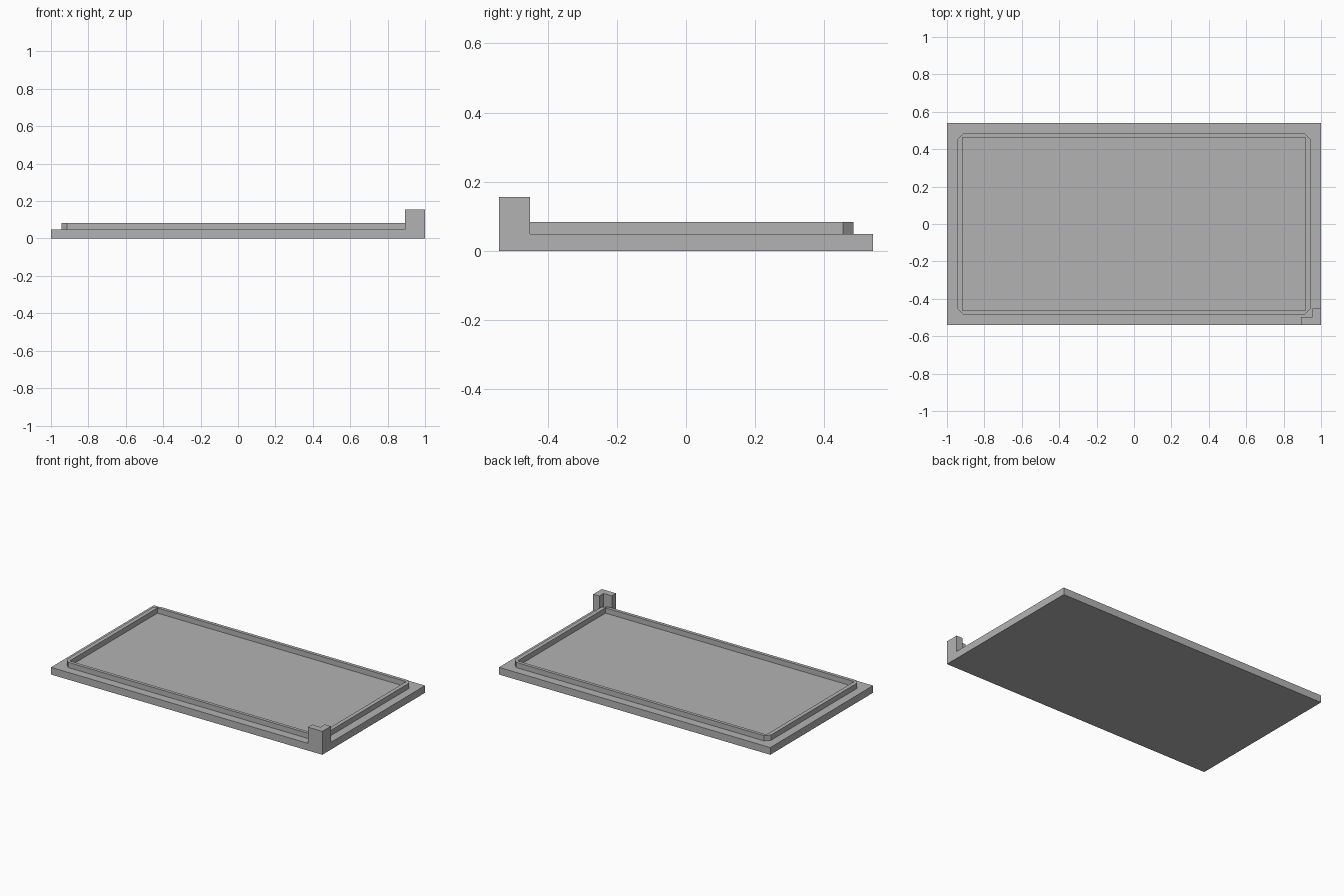
import bpy
import bmesh

if "Cube" in bpy.data.objects:
    bpy.data.objects.remove(bpy.data.objects["Cube"], do_unlink=True)

# Single matte grey
GREY = (0.45, 0.45, 0.45, 1.0)
grey = bpy.data.materials.new("plain grey")
grey.use_nodes = True
grey.diffuse_color = GREY
grey.node_tree.nodes["Principled BSDF"].inputs["Base Color"].default_value = GREY

HALF_X, HALF_Y = 1.0, 0.541
BASE_TOP, RIM_TOP, POST_TOP = 0.048, 0.083, 0.156


def finish(name, bm):
    bmesh.ops.recalc_face_normals(bm, faces=bm.faces)
    mesh = bpy.data.meshes.new(name)
    bm.to_mesh(mesh)
    bm.free()
    mesh.materials.append(grey)
    obj = bpy.data.objects.new(name, mesh)
    bpy.context.collection.objects.link(obj)
    return obj


def prism(name, outline, z0, z1):
    """Extrude a flat outline upward from z0 to z1."""
    bm = bmesh.new()
    face = bm.faces.new([bm.verts.new((x, y, z0)) for x, y in outline])
    result = bmesh.ops.extrude_face_region(bm, geom=[face], use_keep_orig=True)
    for v in result["geom"]:
        if isinstance(v, bmesh.types.BMVert):
            v.co.z = z1
    return finish(name, bm)


def rectangle(hx, hy):
    return [(-hx, -hy), (hx, -hy), (hx, hy), (-hx, hy)]


def corner_loop(hx, hy, cut):
    """Two points per corner; a zero cut gives a sharp corner."""
    points = []
    for sx, sy in ((-1, -1), (1, -1), (1, 1), (-1, 1)):
        pair = [(sx * hx, sy * (hy - cut)), (sx * (hx - cut), sy * hy)]
        points += pair if sx * sy > 0 else pair[::-1]
    return points


# Flat base plate
prism("base_plate", rectangle(HALF_X, HALF_Y), 0, BASE_TOP)

# Raised lip: chamfered outside, square inside
bm = bmesh.new()
outer, inner = corner_loop(0.944, 0.484, 0.03), corner_loop(0.917, 0.462, 0)
rings = [[bm.verts.new((x, y, z)) for x, y in loop]
         for loop, z in ((outer, BASE_TOP), (outer, RIM_TOP),
                         (inner, RIM_TOP), (inner, BASE_TOP))]
for a, b in zip(rings, rings[1:]):
    for i in range(len(a)):
        j = (i + 1) % len(a)
        bm.faces.new((a[i], a[j], b[j], b[i]))
bmesh.ops.remove_doubles(bm, verts=bm.verts, dist=1e-5)
finish("raised_lip", bm)

# L-shaped post on the front left corner, flush with the plate edges
ARM_X, ARM_Y, WALL = 0.106, 0.09, 0.045
prism("corner_post", [
    (HALF_X - ARM_X, -HALF_Y),
    (HALF_X, -HALF_Y),
    (HALF_X, -HALF_Y + ARM_Y),
    (HALF_X - WALL, -HALF_Y + ARM_Y),
    (HALF_X - WALL, -HALF_Y + WALL),
    (HALF_X - ARM_X, -HALF_Y + WALL),
], BASE_TOP, POST_TOP)
